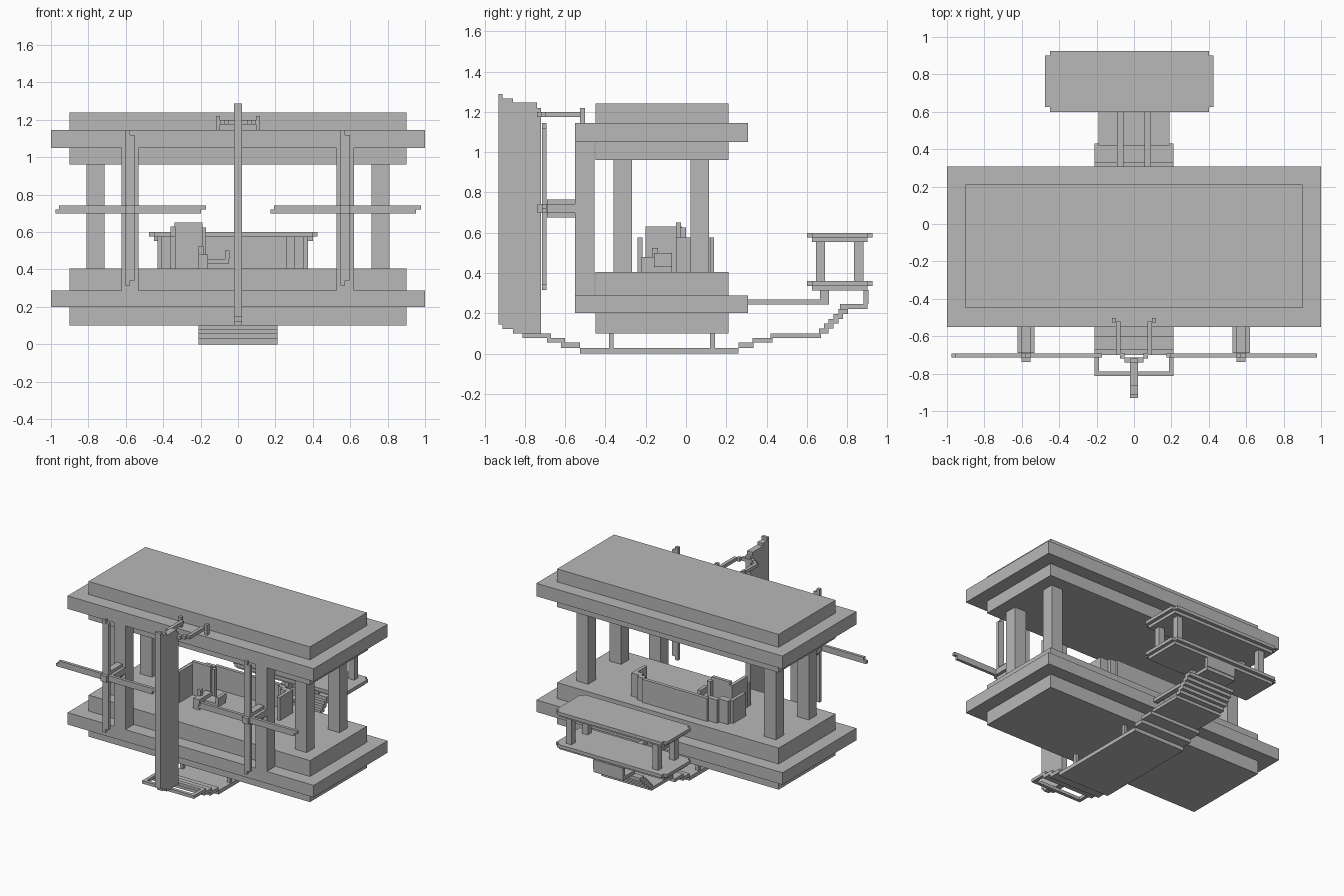
import bpy
import bmesh
from mathutils import Matrix, Vector

default_cube = bpy.data.objects.get("Cube")
if default_cube:
    bpy.data.objects.remove(default_cube, do_unlink=True)

grey = bpy.data.materials.new("plain grey")
grey.use_nodes = True
grey.diffuse_color = (.48, .48, .48, 1)
grey.node_tree.nodes["Principled BSDF"].inputs["Base Color"].default_value = grey.diffuse_color

STEP = .024  # thickness of one thin plate


def finish(name, mesh_data):
    """Turn a bmesh into a flat shaded grey object."""
    bmesh.ops.recalc_face_normals(mesh_data, faces=mesh_data.faces)
    mesh = bpy.data.meshes.new(name)
    mesh_data.to_mesh(mesh)
    mesh_data.free()
    mesh.materials.append(grey)
    part = bpy.data.objects.new(name, mesh)
    bpy.context.collection.objects.link(part)
    return part


def blocks(name, *boxes):
    """One object made of boxes, each given as its x, y and z ranges."""
    mesh_data = bmesh.new()
    for box in boxes:
        low = Vector([min(side) for side in box])
        high = Vector([max(side) for side in box])
        placement = Matrix.Translation((low + high) / 2) @ Matrix.Diagonal((*(high - low), 1))
        bmesh.ops.create_cube(mesh_data, size=1, matrix=placement)
    return finish(name, mesh_data)


def wide(half):
    """Range that is symmetric about the centre."""
    return (-half, half)


def up(start, size=STEP):
    """Range that begins at a value and has a given size."""
    return (start, start + size)


def mirrored(inner, outer):
    """The same x range on both sides."""
    return [(inner, outer), (-outer, -inner)]


# Hull floor and roof, each a narrow slab with a wide rim around it
body, rim = (-.45, .21), (-.55, .308)
blocks("hull_floor_base", (wide(.9), body, (.1, .2)))
blocks("hull_floor_rim", (wide(1), rim, (.2, .288)))
blocks("hull_deck", (wide(.9), body, (.288, .405)))
blocks("roof_ceiling", (wide(.9), body, (.96, 1.05)))
blocks("roof_rim", (wide(1), rim, (1.05, 1.145)))
blocks("roof_top", (wide(.9), body, (1.145, 1.24)))

# Pillars between deck and roof
for side in mirrored(.715, .81):
    for start in (-.36, .022):
        blocks("deck_pillar", (side, up(start, .092), (.405, .96)))

# Propellers on their front posts
for centre, side in ((-.577, "right"), (.573, "left")):
    post = up(centre - .046, .092)
    core = up(centre - STEP, STEP * 2)
    blocks(side + "_propeller_post", (post, (-.55, -.455), (.288, 1.05)))
    blocks(side + "_propeller_shaft",
           (post, (-.69, -.55), (.698, .742)),
           (core, (-.69, -.55), (.675, .765)))
    blocks(side + "_propeller_hub",
           (core, (-.738, -.69), (.698, .742)))
    thin = (-.714, -.692)
    blocks(side + "_propeller_blades",
           (up(centre - STEP), thin, (.315, 1.145)),
           (up(centre), thin, (.34, 1.12)),
           (up(centre - .4, .78), thin, (.698, .72)),
           (up(centre - .38, .785), thin, (.72, .742)))

# Tail fin with stepped top and bottom
fin = bmesh.new()
outline = [(-.93, .145), (-.91, .145), (-.91, .122), (-.86, .122), (-.86, .1), (-.72, .1),
           (-.72, 1.22), (-.74, 1.22), (-.74, 1.245), (-.86, 1.245), (-.86, 1.265),
           (-.91, 1.265), (-.91, 1.288), (-.93, 1.288)]
face = fin.faces.new([fin.verts.new((-.022, y, z)) for y, z in outline])
swept = bmesh.ops.extrude_face_region(fin, geom=[face])["geom"]
bmesh.ops.translate(fin, vec=(.044, 0, 0),
                    verts=[v for v in swept if isinstance(v, bmesh.types.BMVert)])
finish("tail_fin", fin)

# Fork that ties the fin to the roof
level = (1.175, 1.2)
fork = [(wide(.05), (-.74, -.715), level)]
for near, far in mirrored(.05, .075):
    fork.append(((near, far), (-.72, -.69), level))
for side in mirrored(.073, .097):
    fork.append((side, (-.7, -.52), level))
for side in mirrored(.095, .118):
    fork.append((side, (-.526, -.502), (1.145, 1.22)))
blocks("fin_fork", *fork)

# Keel plate with shallow steps at both ends
beam = wide(.21)
blocks("keel_plate", (beam, (-.525, .26), (0, .028)))
blocks("keel_front_steps",
       (beam, (-.62, -.525), (.028, .054)),
       (beam, (-.69, -.6), (.054, .078)))
blocks("keel_front_frame",
       (beam, (-.7, -.67), (.078, .1)),
       (beam, (-.812, -.788), (.078, .1)),
       *[(side, (-.8, -.68), (.078, .1)) for side in mirrored(.186, .21)])
blocks("keel_rear_steps",
       (beam, (.26, .335), (.028, .054)),
       (beam, (.33, .43), (.054, .078)),
       (wide(.19), (.42, .67), (.078, .1)))

# Short struts from keel to hull
for side in mirrored(.18, .204):
    for start in (-.383, .12):
        blocks("keel_strut", (side, up(start), (.028, .1)))

# Stairs rising to the rear platform
blocks("rear_stairs", *[(wide(.19), up(.66 + i * STEP, STEP * 2), up(.1 + i * STEP))
                        for i in range(5)])
blocks("stair_landing", (wide(.12), (.765, .9), (.22, .245)),
       (wide(.12), (.88, .905), (.245, .315)))

# Bars from hull to rear platform
for side in mirrored(.055, .09):
    blocks("platform_bar", (side, (.308, .67), (.243, .267)),
           (side, (.665, .71), (.243, .315)))


# Rear platform: two notched plates on a smaller backing, joined by posts
def notched_plate(name, plate_height, backing_height):
    blocks(name,
           ((-.45, .4), (.6, .925), up(plate_height)),
           ((-.475, .425), (.625, .9), up(plate_height)),
           ((-.45, .4), (.625, .9), up(backing_height)))


notched_plate("rear_platform_floor", .336, .314)
notched_plate("rear_platform_canopy", .575, .553)
for x in (-.39, .315):
    for y in (.645, .835):
        blocks("platform_post", (up(x, .045), up(y, .045), (.36, .555)))

# Curved counter on the deck
low = (.405, .575)
blocks("counter_back", ((-.27, .26), (.115, .14), low))
blocks("counter_left_side",
       ((.26, .31), (.09, .125), low),
       ((.3, .375), (.06, .1), low),
       ((.35, .375), (-.05, .08), low))
blocks("counter_right_side",
       ((-.34, -.26), (.09, .125), low),
       ((-.41, -.33), (.05, .1), low),
       ((-.43, -.405), (-.08, .07), low))

# Tall screen and the small seat inside it
blocks("screen",
       ((-.36, -.335), (-.2, -.02), (.405, .63)),
       ((-.34, -.19), (-.05, -.025), (.405, .65)),
       ((-.2, -.17), (-.03, 0), (.405, .625)))
blocks("seat",
       ((-.21, -.16), (-.22, -.07), (.405, .48)),
       ((-.16, -.05), (-.16, -.07), (.43, .455)),
       ((-.21, -.185), (-.17, -.14), (.48, .525)),
       ((-.07, -.045), (-.16, -.07), (.455, .5)))
blocks("front_lever", ((-.36, -.335), (-.24, -.215), low))
